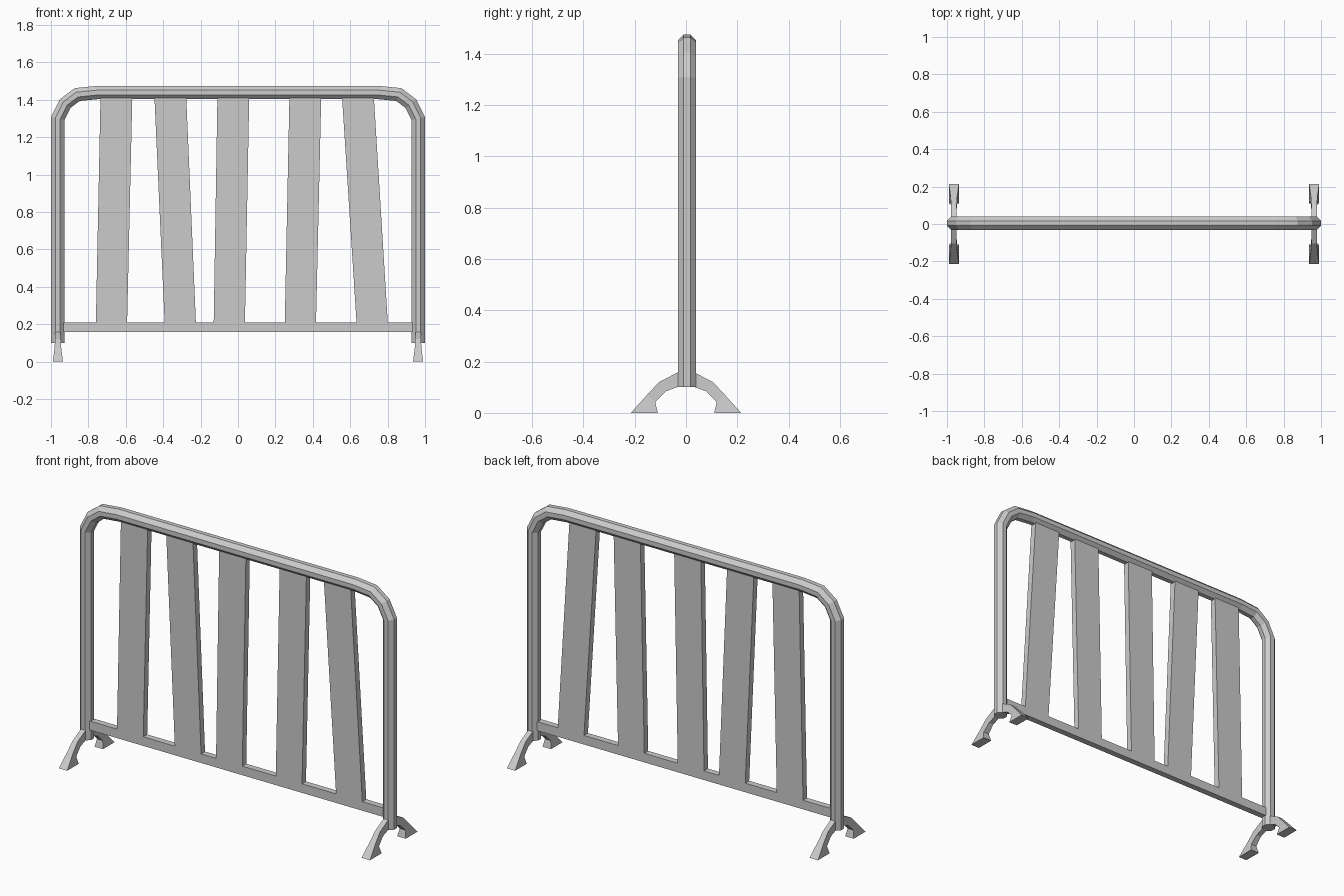
import bpy, bmesh
from mathutils import Vector

if "Cube" in bpy.data.objects:
    bpy.data.objects.remove(bpy.data.objects["Cube"])

FRAME_Y = 0.004


def loft(name, rings):
    """Skin equal-length closed rings and cap both ends."""
    bm = bmesh.new()
    loops = [[bm.verts.new(p) for p in ring] for ring in rings]
    n = len(loops[0])
    for a, b in zip(loops, loops[1:]):
        for i in range(n):
            j = (i + 1) % n
            bm.faces.new((a[i], a[j], b[j], b[i]))
    bm.faces.new(loops[0])
    bm.faces.new(loops[-1])
    bmesh.ops.recalc_face_normals(bm, faces=bm.faces)
    mesh = bpy.data.meshes.new(name)
    bm.to_mesh(mesh)
    bm.free()
    obj = bpy.data.objects.new(name, mesh)
    bpy.context.collection.objects.link(obj)
    return obj


def slab(name, x_bottom, x_top, z0, z1, half=0.018):
    """Flat bar between two heights, with its own x range at each."""
    def ring(x, z):
        return [(x[0], FRAME_Y - half, z), (x[1], FRAME_Y - half, z),
                (x[1], FRAME_Y + half, z), (x[0], FRAME_Y + half, z)]
    return loft(name, [ring(x_bottom, z0), ring(x_top, z1)])


# Outer frame: octagonal tube swept with mitred corners
half_path = [(-0.964, 0.1), (-0.964, 1.3), (-0.924, 1.38), (-0.86, 1.428), (-0.75, 1.439)]
path = [Vector(p) for p in half_path + [(-x, z) for x, z in reversed(half_path)]]
h, c = 0.0355, 0.013
octagon = [(h, -c), (h, c), (c, h), (-c, h), (-h, c), (-h, -c), (-c, -h), (c, -h)]
rings = []
for i, p in enumerate(path):
    before = (p - path[max(i - 1, 0)]).normalized() if i else (path[1] - p).normalized()
    after = (path[i + 1] - p).normalized() if i < len(path) - 1 else before
    tangent = (before + after).normalized()
    side = Vector((-tangent.y, tangent.x)) / tangent.dot(before)
    rings.append([(p.x + side.x * u, FRAME_Y + v, p.y + side.y * u) for u, v in octagon])
loft("tube_frame", rings)

# Bottom rail
slab("bottom_rail", (-0.945, 0.945), (-0.945, 0.945), 0.158, 0.21)

# Crooked slats: left edge at the bottom and at the top
for i, (xb, xt) in enumerate([(-0.76, -0.735), (-0.392, -0.447), (-0.13, -0.11),
                              (0.25, 0.275), (0.634, 0.556)]):
    slab(f"slat_{i + 1}", (xb, xb + 0.167), (xt, xt + 0.17), 0.205, 1.42)

# Curved feet: outer (y, z), inner (y, z), half width
foot_profile = [((0.03, 0.159), (0.03, 0.102), 0.015),
                ((0.105, 0.12), (0.078, 0.084), 0.015),
                ((0.15, 0.072), (0.12, 0.043), 0.018),
                ((0.215, 0.0), (0.11, 0.0), 0.027)]
for sx, side_name in ((-1, "left"), (1, "right")):
    for sy, end_name in ((-1, "front"), (1, "back")):
        x = sx * 0.963
        loft(f"foot_{side_name}_{end_name}",
             [[(x - w, sy * o[0], o[1]), (x + w, sy * o[0], o[1]),
               (x + w, sy * n[0], n[1]), (x - w, sy * n[0], n[1])]
              for o, n, w in foot_profile])
